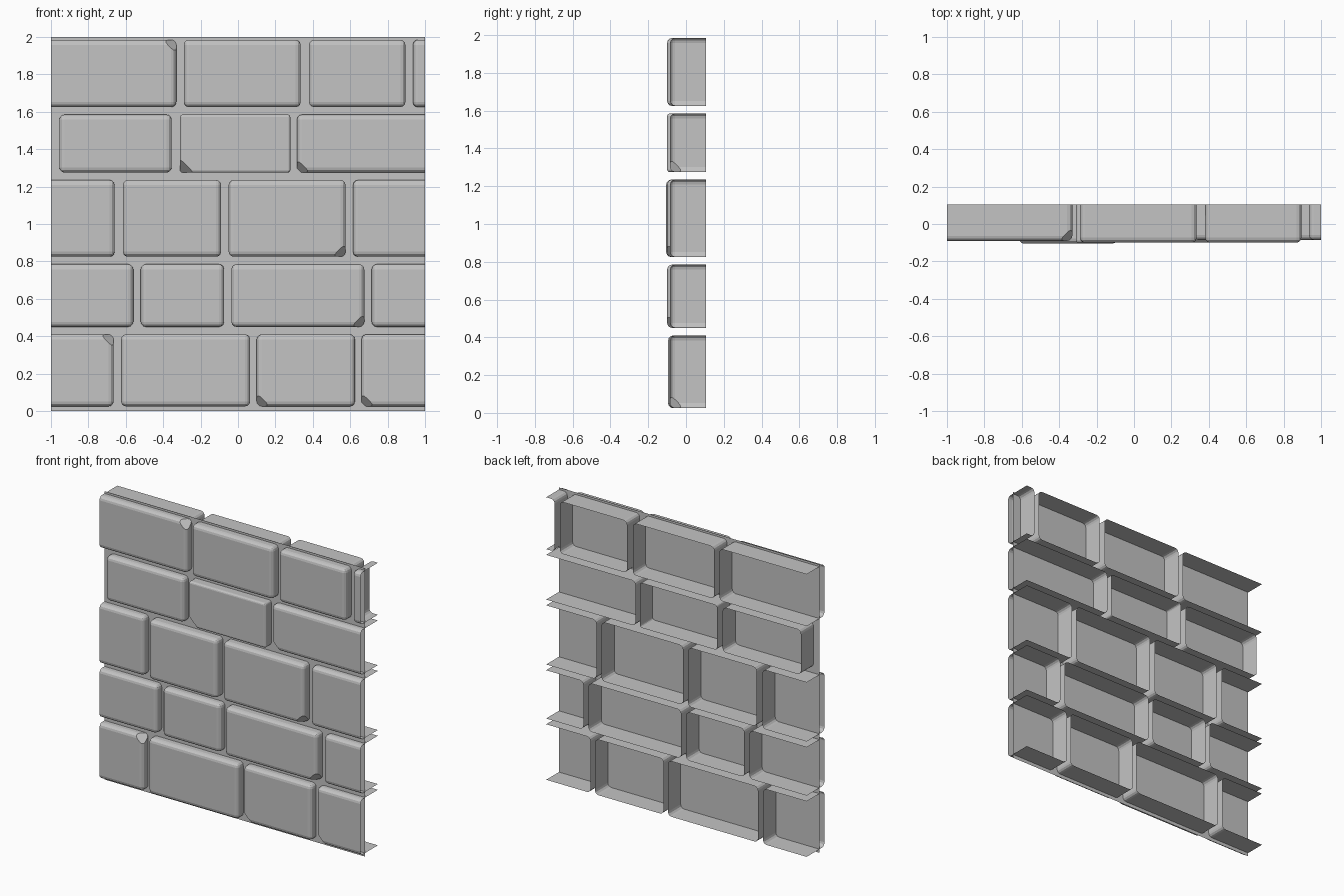
import bpy, bmesh, math
from mathutils import Vector

cube = bpy.data.objects.get("Cube")
if cube:
    bpy.data.objects.remove(cube, do_unlink=True)

stone = bpy.data.materials.new("grey_stone")
stone.use_nodes = True
GREY = (0.55, 0.55, 0.55, 1)
stone.diffuse_color = GREY
stone.node_tree.nodes["Principled BSDF"].inputs["Base Color"].default_value = GREY

BACK = 0.105      # open rear rim of the bricks
MORTAR_Y = -0.035
PAST = 1.2        # bricks running off the wall are trimmed at the wall ends


def add_object(name, bm):
    mesh = bpy.data.meshes.new(name)
    bm.to_mesh(mesh)
    bm.free()
    mesh.materials.append(stone)
    obj = bpy.data.objects.new(name, mesh)
    bpy.context.scene.collection.objects.link(obj)
    return obj


def cut(bm, point, normal, fill):
    """Slice away everything on the normal's side."""
    geom = bm.verts[:] + bm.edges[:] + bm.faces[:]
    res = bmesh.ops.bisect_plane(bm, geom=geom, plane_co=point, plane_no=normal,
                                 clear_outer=True)
    if fill:
        edges = [e for e in res["geom_cut"] if isinstance(e, bmesh.types.BMEdge)]
        bmesh.ops.contextual_create(bm, geom=edges)


def brick(name, x0, x1, z0, z1, front, chip, radius):
    bm = bmesh.new()
    bmesh.ops.create_cube(bm, size=1)
    for v in bm.verts:
        v.co = Vector((x1 if v.co.x > 0 else x0,
                       BACK if v.co.y > 0 else front,
                       z1 if v.co.z > 0 else z0))
    # rounded front and corner edges
    edges = [e for e in bm.edges if any(v.co.y < 0 for v in e.verts)]
    bmesh.ops.bevel(bm, geom=edges, offset=radius, segments=3, profile=0.5,
                    affect='EDGES', clamp_overlap=True)
    # chipped corner
    if chip:
        sx, sz = chip
        corner = Vector((x1 if sx > 0 else x0, front, z1 if sz > 0 else z0))
        normal = Vector((sx, -1, sz)).normalized()
        cut(bm, corner - normal * 0.042, normal, True)
    # hollow rear and open wall ends
    rear = [f for f in bm.faces if f.calc_center_median().y > BACK - 0.001]
    bmesh.ops.delete(bm, geom=rear, context='FACES')
    for side, end in ((-1, x0), (1, x1)):
        if abs(end) > 1:
            cut(bm, Vector((side, 0, 0)), Vector((side, 0, 0)), False)
    return add_object(name, bm)


# rows: bottom, top, then bricks as (left, right, front, chipped corner)
rows = [
    (0.025, 0.41, [(-PAST, -0.665, -0.09, (1, 1)), (-0.625, 0.065, -0.095, None),
                   (0.10, 0.625, -0.09, (-1, -1)), (0.66, PAST, -0.085, (-1, -1))]),
    (0.45, 0.785, [(-PAST, -0.56, -0.09, None), (-0.52, -0.075, -0.09, None),
                   (-0.035, 0.675, -0.1, (1, -1)), (0.715, PAST, -0.085, None)]),
    (0.825, 1.235, [(-PAST, -0.66, -0.09, None), (-0.615, -0.09, -0.105, None),
                    (-0.05, 0.575, -0.1, (1, -1)), (0.615, PAST, -0.085, None)]),
    (1.275, 1.585, [(-0.955, -0.355, -0.09, None), (-0.31, 0.28, -0.1, (-1, -1)),
                    (0.315, PAST, -0.085, (-1, -1))]),
    (1.625, 1.985, [(-PAST, -0.33, -0.09, (1, 1)), (-0.29, 0.335, -0.1, None),
                    (0.38, 0.895, -0.1, None), (0.935, PAST, -0.085, None)]),
]

bricks = []
for r, (z0, z1, items) in enumerate(rows, 1):
    for c, (x0, x1, front, chip) in enumerate(items, 1):
        # one squarer brick in the fourth course
        radius = 0.014 if (r, c) == (4, 2) else 0.027
        bricks.append(brick(f"brick_row{r}_{c}", x0, x1, z0, z1, front, chip, radius))

# mortar sheet crossing all the bricks
bm = bmesh.new()
sheet = [bm.verts.new((x, MORTAR_Y, z)) for x, z in ((-1, 0), (1, 0), (1, 2), (-1, 2))]
bm.faces.new(sheet)
add_object("mortar_sheet", bm)

# smooth rounding with crisp breaks
for obj in bpy.context.view_layer.objects:
    obj.select_set(obj in bricks)
bpy.context.view_layer.objects.active = bricks[0]
bpy.ops.object.shade_smooth_by_angle(angle=math.radians(35))
